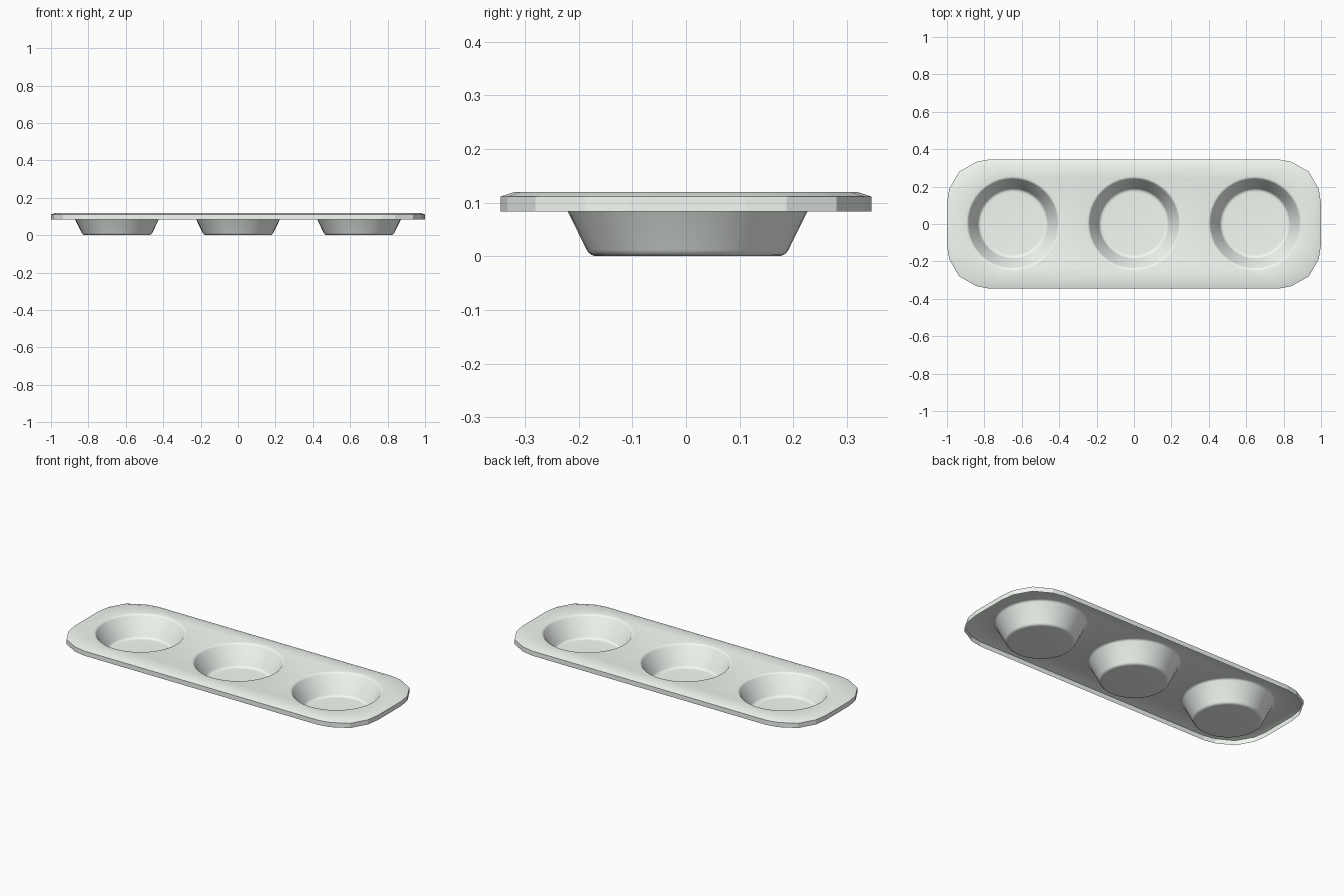
import bpy, bmesh
from math import sin, cos, tau

if "Cube" in bpy.data.objects:
    bpy.data.objects.remove(bpy.data.objects["Cube"])

SEGS = 40
bm = bmesh.new()


def ring(points, z):
    return [bm.verts.new((x, y, z)) for x, y in points]


def bridge(a, b, smooth):
    n = len(a)
    for i in range(n):
        f = bm.faces.new((a[i], a[(i + 1) % n], b[(i + 1) % n], b[i]))
        f.smooth = smooth


def loop_edges(r):
    return [bm.edges.get((r[i], r[(i + 1) % len(r)])) for i in range(len(r))]


# Tray outline: one faceted corner mirrored into four
corner = [(1.0, 0.11), (0.988, 0.187), (0.935, 0.28), (0.84, 0.333), (0.77, 0.346)]
outline = (corner + [(-x, y) for x, y in reversed(corner)]
           + [(-x, -y) for x, y in corner] + [(x, -y) for x, y in reversed(corner)])

# Folded skirt with a softly shaded top edge
foot = ring(outline, 0.083)
fold = ring(outline, 0.111)
top = ring([(x * 0.975, y * 0.92) for x, y in outline], 0.12)
bridge(foot, fold, False)
bridge(fold, top, True)
for e in loop_edges(fold):
    e.smooth = False

# Three tapered cups with rounded lips and rounded floors
profile = [(0.252, 0.12), (0.246, 0.1188), (0.241, 0.1158), (0.2375, 0.1115),
           (0.188, 0.012), (0.1845, 0.0065), (0.1795, 0.0025), (0.173, 0.0005), (0.166, 0.0)]
sheet_edges = loop_edges(top)
for cx in (-0.647, 0.0, 0.647):
    rings = [ring([(cx + r * cos(tau * i / SEGS), 0.003 + r * sin(tau * i / SEGS))
                   for i in range(SEGS)], z) for r, z in profile]
    for a, b in zip(rings, rings[1:]):
        bridge(a, b, True)
    bm.faces.new(rings[-1]).smooth = True
    sheet_edges += loop_edges(rings[0])

# Flat top sheet around the cup openings
fill = bmesh.ops.triangle_fill(bm, use_beauty=True, use_dissolve=False,
                               edges=sheet_edges, normal=(0, 0, 1))
sheet = [g for g in fill["geom"] if isinstance(g, bmesh.types.BMFace)]
for f in sheet:
    f.smooth = True

bmesh.ops.recalc_face_normals(bm, faces=bm.faces[:])
if sheet and sheet[0].normal.z < 0:
    bmesh.ops.reverse_faces(bm, faces=bm.faces[:])

mesh = bpy.data.meshes.new("muffin_tray")
bm.to_mesh(mesh)
bm.free()
tray = bpy.data.objects.new("muffin_tray", mesh)
bpy.context.collection.objects.link(tray)

# Pale metal
metal = bpy.data.materials.new("pale_metal")
metal.diffuse_color = (0.91, 0.96, 0.91, 1)
metal.use_nodes = True
metal.node_tree.nodes["Principled BSDF"].inputs["Base Color"].default_value = metal.diffuse_color
mesh.materials.append(metal)
